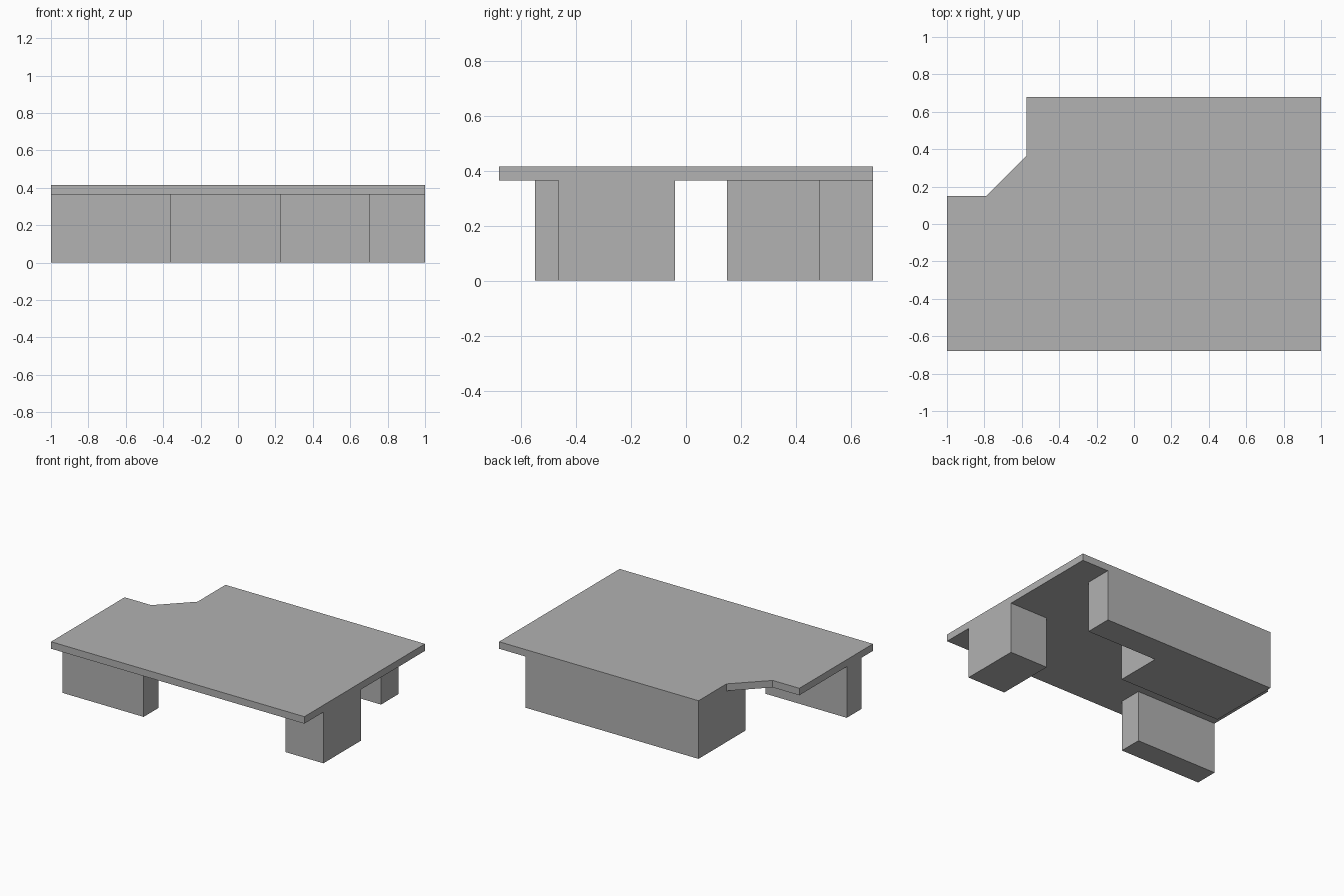
import bpy
import bmesh

cube = bpy.data.objects.get("Cube")
if cube:
    bpy.data.objects.remove(cube, do_unlink=True)

grey = bpy.data.materials.new("concrete grey")
grey.use_nodes = True
colour = (0.445, 0.445, 0.445, 1)
grey.diffuse_color = colour
grey.node_tree.nodes["Principled BSDF"].inputs["Base Color"].default_value = colour

SLAB_BOTTOM, SLAB_TOP = 0.365, 0.415


def extrude_outline(name, outline, z0, z1):
    """Extrude a counter-clockwise plan outline between two heights."""
    bm = bmesh.new()
    base = bm.faces.new([bm.verts.new((x, y, z0)) for x, y in outline])
    top = bmesh.ops.extrude_face_region(bm, geom=[base], use_keep_orig=True)
    verts = [g for g in top["geom"] if isinstance(g, bmesh.types.BMVert)]
    bmesh.ops.translate(bm, vec=(0, 0, z1 - z0), verts=verts)
    bmesh.ops.recalc_face_normals(bm, faces=bm.faces)
    mesh = bpy.data.meshes.new(name)
    bm.to_mesh(mesh)
    bm.free()
    mesh.materials.append(grey)
    obj = bpy.data.objects.new(name, mesh)
    bpy.context.collection.objects.link(obj)
    return obj


def rectangle(x0, x1, y0, y1):
    return [(x0, y0), (x1, y0), (x1, y1), (x0, y1)]


# Flat roof with a chamfered notch in one back corner
extrude_outline("roof_slab", [
    (-1, -0.68), (1, -0.68), (1, 0.68), (-0.575, 0.68),
    (-0.575, 0.365), (-0.79, 0.15), (-1, 0.15)], SLAB_BOTTOM, SLAB_TOP)

# L-shaped block along the back
extrude_outline("back_block", [
    (-0.575, 0.15), (0.23, 0.15), (0.23, 0.485),
    (0.79, 0.485), (0.79, 0.68), (-0.575, 0.68)], 0, SLAB_BOTTOM)

# Two separate blocks under the front
extrude_outline("front_left_block", rectangle(0.70, 1, -0.465, -0.04), 0, SLAB_BOTTOM)
extrude_outline("front_right_block", rectangle(-1, -0.36, -0.55, -0.385), 0, SLAB_BOTTOM)
